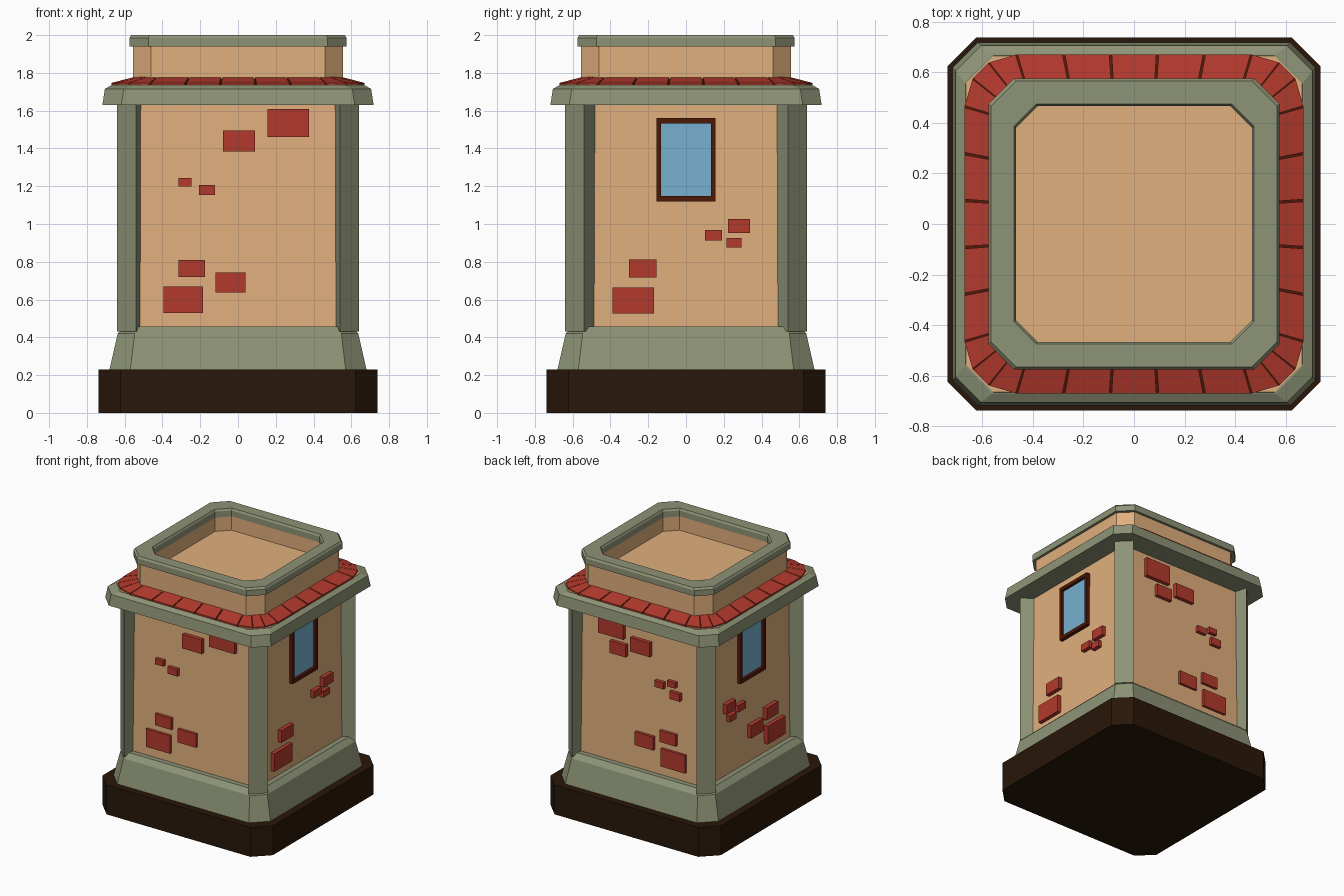
import bpy, bmesh

if "Cube" in bpy.data.objects:
    bpy.data.objects.remove(bpy.data.objects["Cube"])


def material(name, r, g, b):
    m = bpy.data.materials.new(name)
    m.diffuse_color = [(c / 255) ** 2.2 for c in (r, g, b)] + [1]
    m.use_nodes = True
    m.node_tree.nodes["Principled BSDF"].inputs["Base Color"].default_value = m.diffuse_color
    return m


STONE = material("stone", 140, 146, 117)
PLASTER = material("plaster", 224, 174, 124)
BRICK = material("brick_red", 178, 60, 48)
DARK = material("dark_soil", 45, 29, 17)
FRAME = material("dark_wood", 80, 30, 15)
GLASS = material("glass", 118, 174, 207)


def finish(name, bm, mat):
    bmesh.ops.recalc_face_normals(bm, faces=bm.faces)
    me = bpy.data.meshes.new(name)
    bm.to_mesh(me)
    bm.free()
    me.materials.append(mat)
    ob = bpy.data.objects.new(name, me)
    bpy.context.collection.objects.link(ob)
    return ob


def add_loft(bm, loops, closed=False):
    """Skin a list of equal-length point loops; cap the ends unless closed."""
    rows = [[bm.verts.new(p) for p in loop] for loop in loops]
    pairs = list(zip(rows, rows[1:]))
    if closed:
        pairs.append((rows[-1], rows[0]))
    else:
        bm.faces.new(rows[0])
        bm.faces.new(rows[-1])
    n = len(rows[0])
    for a, b in pairs:
        for i in range(n):
            j = (i + 1) % n
            bm.faces.new((a[i], a[j], b[j], b[i]))


def octagon(h, c, z):
    """Square of half width h with corners cut by c."""
    k = h - c
    return [(x, y, z) for x, y in ((h, -k), (h, k), (k, h), (-k, h),
                                   (-h, k), (-h, -k), (-k, -h), (k, -h))]


def ring(name, profile, mat, closed=False):
    bm = bmesh.new()
    add_loft(bm, [octagon(*p) for p in profile], closed)
    return finish(name, bm, mat)


def add_box(bm, lo, hi):
    loops = [[(lo[0], lo[1], z), (hi[0], lo[1], z), (hi[0], hi[1], z), (lo[0], hi[1], z)]
             for z in (lo[2], hi[2])]
    add_loft(bm, loops)


# Foot, plinth and plastered tower body
ring("base", [(.738, .115, 0), (.738, .115, .23)], DARK)
ring("plinth", [(.68, .11, .23), (.637, .09, .42), (.60, .08, .457)], STONE)
bm = bmesh.new()
add_loft(bm, [[(-x, -y, z), (x, -y, z), (x, y, z), (-x, y, z)]
              for x, y, z in ((.56, .56, .44), (.553, .545, 1.66))])
finish("tower_walls", bm, PLASTER)

# Four corner pillars with a wide diagonal face
bm = bmesh.new()
section = [(.54, .64), (.64, .54), (.55, .48), (.45, .45), (.512, .535)]
for sx in (-1, 1):
    for sy in (-1, 1):
        add_loft(bm, [[(sx * x, sy * y, z) for x, y in section] for z in (.43, 1.65)])
finish("corner_pillars", bm, STONE)

# Cornice, roof ledge, and parapet with its sunken floor
ring("cornice", [(.718, .10, 1.63), (.705, .10, 1.715), (.67, .11, 1.735)], STONE)
ring("roof_ledge", [(.668, .11, 1.70), (.665, .11, 1.738)], PLASTER)
ring("parapet", [(.555, .095, 1.70), (.555, .095, 1.95), (.468, .085, 1.95),
                 (.468, .085, 1.83)], PLASTER)
ring("parapet_rim", [(.575, .10, 1.94), (.575, .10, 1.985), (.565, .10, 2.0),
                     (.475, .09, 2.0), (.466, .085, 1.985), (.466, .085, 1.94)], STONE, True)

# Roof tiles: five straight and three fanned corner tiles for each side
outer = [(-.465, .67), (-.278, .67), (-.093, .67), (.093, .67), (.278, .67),
         (.465, .67), (.575, .638), (.638, .575), (.67, .465)]
inner = [(-.43, .55), (-.255, .55), (-.085, .55), (.085, .55), (.255, .55),
         (.43, .55), (.485, .525), (.525, .485), (.55, .43)]


def mix(a, b, t):
    return a[0] + (b[0] - a[0]) * t, a[1] + (b[1] - a[1]) * t


bm = bmesh.new()
bed = bmesh.new()
for c, s in ((1, 0), (0, 1), (-1, 0), (0, -1)):
    def turn(p, z):
        return (c * p[0] - s * p[1], s * p[0] + c * p[1], z)
    for i in range(8):
        for mesh, g, drop in ((bm, .025, 0), (bed, 0, .008)):
            o = [mix(outer[i], outer[i + 1], t) for t in (g, 1 - g)]
            n = [mix(inner[i], inner[i + 1], t) for t in (g, 1 - g)]
            add_loft(mesh, [
                [turn(o[0], 1.73), turn(o[1], 1.73), turn(n[1], 1.73), turn(n[0], 1.73)],
                [turn(o[0], 1.747 - drop), turn(o[1], 1.747 - drop),
                 turn(n[1], 1.778 - drop), turn(n[0], 1.778 - drop)]])
finish("roof_tiles", bm, BRICK)
finish("tile_bed", bed, FRAME)

# Exposed bricks: (position along wall, height, width, brick height)
low = [(-.245, .765, .14, .09), (-.29, .60, .21, .14), (-.04, .69, .16, .105)]
front = low + [(.265, 1.535, .22, .15), (.005, 1.44, .17, .11),
               (-.28, 1.22, .07, .045), (-.165, 1.18, .085, .055)]
back = low + [(.25, 1.51, .22, .15), (.19, 1.35, .14, .095), (-.005, 1.415, .17, .11),
              (-.17, 1.165, .08, .05), (-.275, 1.195, .07, .045), (-.305, 1.11, .09, .06)]
right = [(.28, .99, .115, .075), (.145, .94, .09, .055), (.255, .90, .08, .05),
         (-.23, .765, .145, .095), (-.28, .595, .22, .14)]
left = right + [(-.04, .70, .15, .10)]


def side_box(bm, axis, sign, a0, a1, z0, z1, d0, d1):
    """Box on a wall: a = along the wall, d = distance out from the centre."""
    d = sorted((sign * d0, sign * d1))
    if axis == "y":
        add_box(bm, (a0, d[0], z0), (a1, d[1], z1))
    else:
        add_box(bm, (d[0], a0, z0), (d[1], a1, z1))


for name, axis, sign, bricks, depth in (("front", "y", -1, front, .578), ("back", "y", 1, back, .578),
                                        ("right", "x", 1, right, .59), ("left", "x", -1, left, .59)):
    bm = bmesh.new()
    for a, z, w, h in bricks:
        side_box(bm, axis, sign, a - w / 2, a + w / 2, z - h / 2, z + h / 2, .52, depth)
    finish(name + "_bricks", bm, BRICK)

# Framed windows on the left and right walls
for name, sign in (("right", 1), ("left", -1)):
    bm = bmesh.new()
    for a0, a1, z0, z1 in ((-.155, -.133, 1.12, 1.56), (.133, .155, 1.12, 1.56),
                           (-.133, .133, 1.12, 1.147), (-.133, .133, 1.533, 1.56)):
        side_box(bm, "x", sign, a0, a1, z0, z1, .52, .585)
    finish(name + "_window_frame", bm, FRAME)
    bm = bmesh.new()
    side_box(bm, "x", sign, -.135, .135, 1.145, 1.535, .52, .563)
    finish(name + "_window_glass", bm, GLASS)
